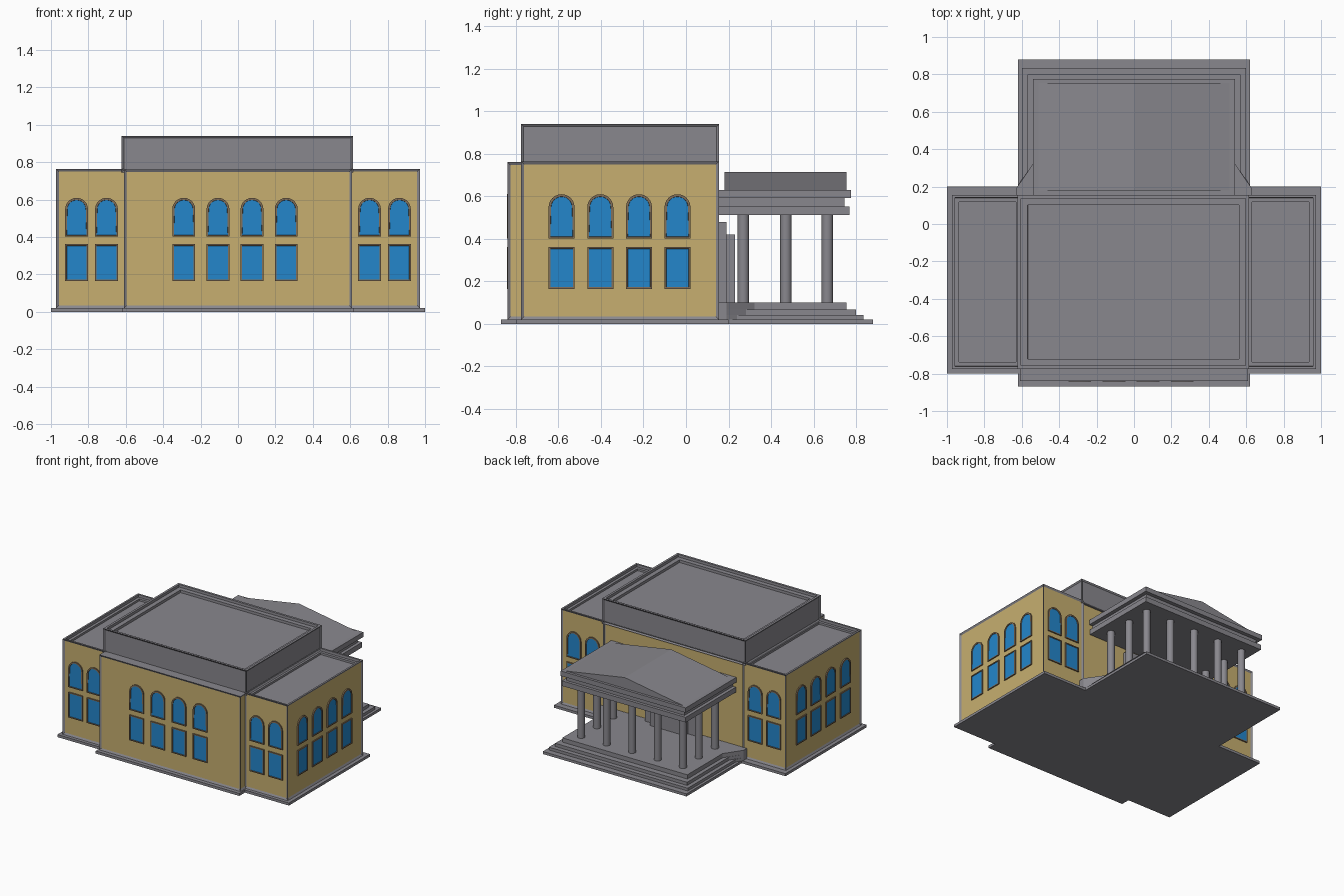
import bpy, bmesh, math
from mathutils import Matrix, Vector

cube = bpy.data.objects.get("Cube")
if cube:
    bpy.data.objects.remove(cube, do_unlink=True)


def material(name, rgb):
    m = bpy.data.materials.new(name)
    m.use_nodes = True
    m.diffuse_color = (*rgb, 1)
    m.node_tree.nodes["Principled BSDF"].inputs["Base Color"].default_value = (*rgb, 1)
    return m


STONE = material("grey stone", (0.25, 0.245, 0.27))
WALL = material("tan wall", (0.57, 0.43, 0.16))
FRAME = material("brown frame", (0.23, 0.16, 0.10))
GLASS = material("blue glass", (0.017, 0.24, 0.60))


def finish(bm, name, *mats):
    mesh = bpy.data.meshes.new(name)
    bm.to_mesh(mesh)
    bm.free()
    for m in mats:
        mesh.materials.append(m)
    ob = bpy.data.objects.new(name, mesh)
    bpy.context.collection.objects.link(ob)
    return ob


def extrude_outline(points, lo, hi, place):
    """Solid from a 2D outline; place maps (u, v, depth) to a position."""
    bm = bmesh.new()
    ends = [[bm.verts.new(place(u, v, d)) for u, v in points] for d in (lo, hi)]
    bm.faces.new(ends[0])
    top = bm.faces.new(ends[1])
    n = len(points)
    for i in range(n):
        j = (i + 1) % n
        bm.faces.new((ends[0][i], ends[0][j], ends[1][j], ends[1][i]))
    bmesh.ops.recalc_face_normals(bm, faces=bm.faces)
    return bm, top


def slab(name, half_plan, z0, z1):
    """Flat slab from the +x half of a symmetric plan."""
    plan = half_plan + [(-x, y) for x, y in reversed(half_plan)]
    bm, _ = extrude_outline(plan, z0, z1, lambda u, v, d: (u, v, d))
    return finish(bm, name, STONE)


def block(name, x, y, z, border, panel_mat, roof_steps=()):
    """Box with framed, sunken side panels and a stepped sunken roof."""
    bm = bmesh.new()
    bmesh.ops.create_cube(bm, size=1)
    lo, hi = Vector((x[0], y[0], z[0])), Vector((x[1], y[1], z[1]))
    for v in bm.verts:
        v.co = [(a + b) / 2 + c * (b - a) for a, b, c in zip(lo, hi, v.co)]
    bm.normal_update()
    sides = [f for f in bm.faces if abs(f.normal.z) < 0.5]
    roof = [f for f in bm.faces if f.normal.z > 0.5]
    bmesh.ops.inset_individual(bm, faces=sides, thickness=border, depth=-SUNK)
    for f in sides:
        f.material_index = 1
    for width, depth in roof_steps:
        bmesh.ops.inset_individual(bm, faces=roof, thickness=width, depth=0)
        bmesh.ops.inset_individual(bm, faces=roof, thickness=0.001, depth=-depth)
    return finish(bm, name, STONE, panel_mat)


# Ground slab and flared steps
SUNK = 0.008
slab("base_slab", [(0.62, -0.87), (0.62, -0.80), (1.0, -0.80), (1.0, 0.20),
                   (0.62, 0.20), (0.62, 0.88)], 0, 0.02)
for i, (x, y, z0, z1) in enumerate([(0.60, 0.835, 0.02, 0.042),
                                    (0.57, 0.80, 0.042, 0.067),
                                    (0.54, 0.755, 0.067, 0.10)]):
    slab(f"portico_step_{i + 1}", [(0.63, 0.15), (0.63, 0.19), (x, 0.20 + (0.63 - x) * 1.35),
                                   (x, y)], z0, z1)

# Main masses
block("central_block", (-0.61, 0.61), (-0.84, 0.15), (0.02, 0.762), 0.02, WALL)
block("attic_block", (-0.622, 0.615), (-0.775, 0.155), (0.745, 0.94), 0.016, STONE,
      [(0.025, 0.02), (0.05, 0.02)])
for side, x in (("left", (0.595, 0.972)), ("right", (-0.972, -0.595))):
    block(f"{side}_wing", x, (-0.775, 0.155), (0.02, 0.765), 0.02, WALL,
          [(0.02, 0.02), (0.03, 0.015)])


# Windows: outline plate with an inset pane
def window(name, centre, angle, wall, z0, z1, arched):
    w = 0.061
    outline = [(centre - w, z0), (centre + w, z0)]
    if arched:
        outline += [(centre + w * math.cos(t * math.pi / 12),
                     z1 - w + w * math.sin(t * math.pi / 12)) for t in range(13)]
    else:
        outline += [(centre + w, z1), (centre - w, z1)]
    turn = Matrix.Rotation(angle, 3, "Z")
    bm, pane = extrude_outline(outline, wall - SUNK, wall + 0.001,
                               lambda u, v, d: turn @ Vector((u, -d, v)))
    bmesh.ops.inset_region(bm, faces=[pane], thickness=0.011, depth=0)
    bmesh.ops.inset_region(bm, faces=[pane], thickness=0.001, depth=-0.004)
    pane.material_index = 1
    finish(bm, name, FRAME, GLASS)


SIDE = [-0.585, -0.403, -0.221, -0.04]
WINGS = [-0.863, -0.703, 0.703, 0.863]
CENTRE = [-0.29, -0.107, 0.075, 0.258]
quarter = math.pi / 2
for label, centres, angle, wall in [
        ("front_centre", CENTRE, 0, 0.84), ("front_wing", WINGS, 0, 0.775),
        ("back_wing", WINGS, 2 * quarter, 0.155),
        ("left_side", SIDE, quarter, 0.972),
        ("right_side", [-c for c in SIDE], -quarter, 0.972)]:
    for i, c in enumerate(centres):
        window(f"{label}_lower_window_{i + 1}", c, angle, wall, 0.165, 0.362, False)
        window(f"{label}_upper_window_{i + 1}", c, angle, wall, 0.402, 0.61, True)

# Stepped door surround under the portico
for name, half, y, top in (("door_surround", 0.22, 0.19, 0.48), ("door_porch", 0.15, 0.23, 0.42)):
    slab(name, [(half, 0.145), (half, y)], 0.09, top)

# Portico columns
spots = [(x * 0.22, 0.665) for x in range(-2, 3)]
spots += [(s * 0.44, y) for s in (-1, 1) for y in (0.27, 0.47)]
for i, (x, y) in enumerate(spots):
    bpy.ops.mesh.primitive_cylinder_add(vertices=20, radius=0.027, depth=0.43,
                                        location=(x, y, 0.305))
    ob = bpy.context.object
    ob.name = f"column_{i + 1}"
    ob.data.materials.append(STONE)
    bpy.ops.object.shade_smooth_by_angle()

# Entablature and gable roof
for name, x, y, z0, z1 in (("lower_entablature", 0.535, 0.768, 0.512, 0.552),
                           ("middle_entablature", 0.51, 0.745, 0.552, 0.592),
                           ("upper_entablature", 0.54, 0.775, 0.592, 0.63)):
    slab(name, [(x, 0.15), (x, y)], z0, z1)
bm, _ = extrude_outline([(-0.51, 0.63), (0.51, 0.63), (0, 0.715)], 0.18, 0.755,
                        lambda u, v, d: (u, d, v))
finish(bm, "gable_roof", STONE)
